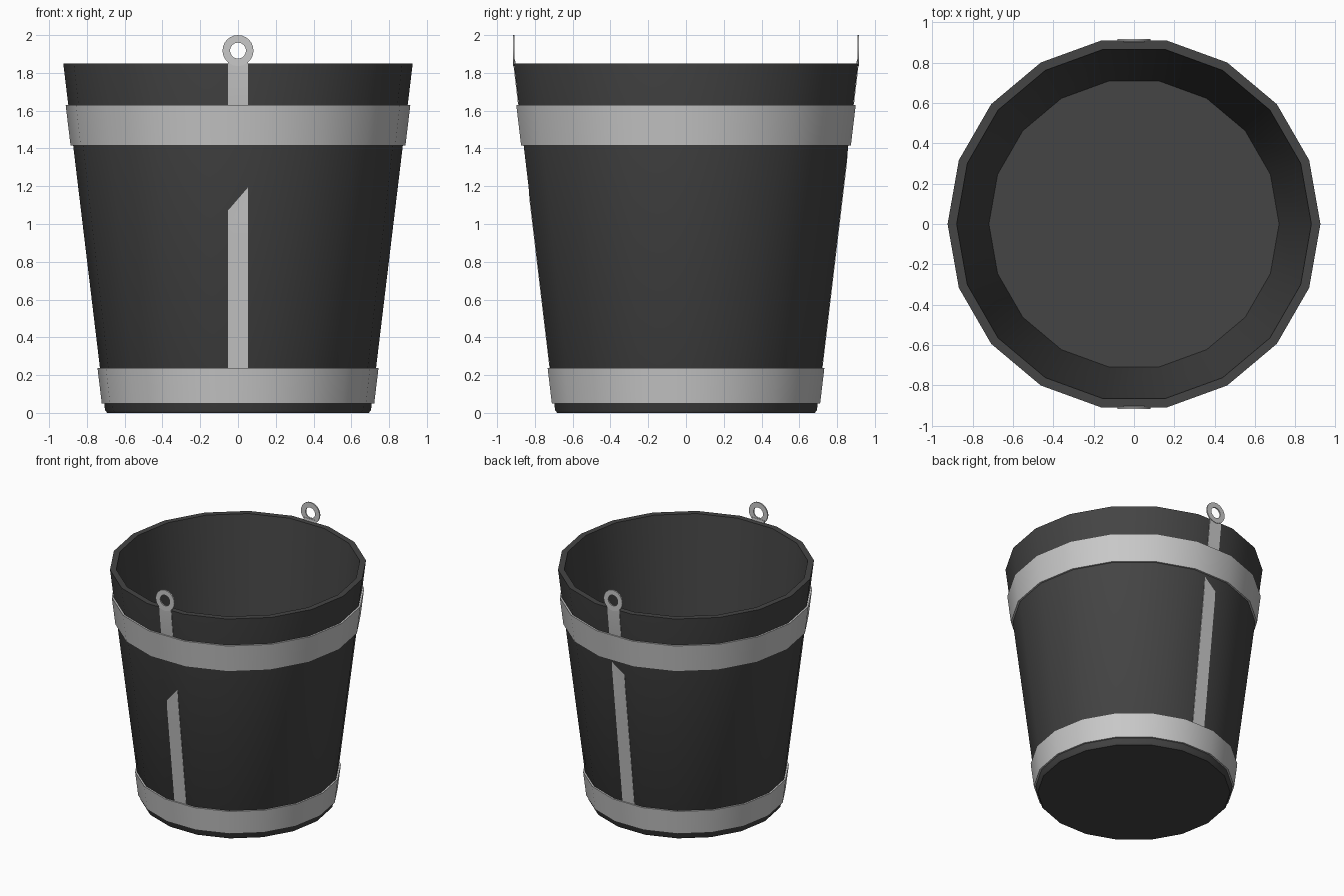
import bpy, bmesh, math

if "Cube" in bpy.data.objects:
    bpy.data.objects.remove(bpy.data.objects["Cube"])

SIDES = 18
FLAT = math.cos(math.pi / SIDES)   # flat-to-corner ratio of the 18-gon


def material(name, v):
    m = bpy.data.materials.new(name)
    m.diffuse_color = (v, v, v, 1)
    m.use_nodes = True
    m.node_tree.nodes["Principled BSDF"].inputs["Base Color"].default_value = m.diffuse_color
    return m


DARK = material("dark_wood", 0.058)
METAL = material("light_metal", 0.58)


def wall(z):
    """Outer corner radius of the tapered wall at height z."""
    return 0.925 - 0.121 * (1.85 - z)


def finish(bm, name, mat):
    bmesh.ops.recalc_face_normals(bm, faces=bm.faces)
    me = bpy.data.meshes.new(name)
    bm.to_mesh(me)
    bm.free()
    me.materials.append(mat)
    me.shade_smooth()
    me.set_sharp_from_angle(angle=math.radians(30))
    ob = bpy.data.objects.new(name, me)
    bpy.context.collection.objects.link(ob)
    return ob


def lathe(name, profile, mat, closed=False):
    """Spin an (r, z) profile; open profiles get flat caps at both ends."""
    bm = bmesh.new()
    rings = [[bm.verts.new((r * math.cos(2 * math.pi * i / SIDES),
                            r * math.sin(2 * math.pi * i / SIDES), z))
              for i in range(SIDES)] for r, z in profile]
    pairs = list(zip(rings, rings[1:]))
    if closed:
        pairs.append((rings[-1], rings[0]))
    for a, b in pairs:
        for i in range(SIDES):
            j = (i + 1) % SIDES
            bm.faces.new((a[i], a[j], b[j], b[i]))
    if not closed:
        bm.faces.new(rings[0])
        bm.faces.new(rings[-1])
    return finish(bm, name, mat)


# Bucket body: bevelled foot, tapered wall, rim, inner wall and floor
lathe("bucket_body", [(0.693, 0), (0.704, 0.015), (wall(1.85), 1.85),
                      (0.88, 1.85), (0.72, 0.25)], DARK)


# Two metal hoops
def hoop(name, z0, z1):
    t = 0.014
    lathe(name, [(wall(z0) - 0.008, z0), (wall(z0) + t, z0),
                 (wall(z1) + t, z1), (wall(z1) - 0.008, z1)], METAL, True)


hoop("upper_hoop", 1.415, 1.63)
hoop("lower_hoop", 0.05, 0.237)


# Straps follow the wall and sink into it just below the upper hoop
def strap(name, side, sink_left, sink_right):
    up = 0.004
    rows = [(0.12, 0.12, up), (0.9, 0.9, up), (sink_left - 0.08, sink_right - 0.08, up),
            (sink_left + 0.08, sink_right + 0.08, -up), (1.5, 1.5, -up),
            (1.64, 1.62, up), (1.82, 1.82, up), (1.87, 1.87, 0.001)]
    bm = bmesh.new()
    sections = []
    for zl, zr, off in rows:
        sec = []
        for x, z, depth in ((-0.053, zl, 0), (0.052, zr, 0),
                            (0.052, zr, 0.01), (-0.053, zl, 0.01)):
            y = wall(z) * FLAT + off - depth
            sec.append(bm.verts.new((x, side * y, z)))
        sections.append(sec)
    for a, b in zip(sections, sections[1:]):
        for i in range(4):
            j = (i + 1) % 4
            bm.faces.new((a[i], a[j], b[j], b[i]))
    bm.faces.new(sections[0])
    bm.faces.new(sections[-1])
    finish(bm, name, METAL)


# Flat eyelet on top of each strap
def eyelet(name, side, n=24):
    bm = bmesh.new()
    loops = []
    for r, y in ((0.082, 0.917), (0.042, 0.917), (0.042, 0.907), (0.082, 0.907)):
        loops.append([bm.verts.new((r * math.cos(2 * math.pi * i / n), side * y,
                                    1.918 + r * math.sin(2 * math.pi * i / n)))
                      for i in range(n)])
    for k in range(4):
        a, b = loops[k], loops[(k + 1) % 4]
        for i in range(n):
            j = (i + 1) % n
            bm.faces.new((a[i], a[j], b[j], b[i]))
    finish(bm, name, METAL)


strap("front_strap", -1, 1.08, 1.2)
strap("back_strap", 1, 1.32, 1.4)
eyelet("front_eyelet", -1)
eyelet("back_eyelet", 1)
